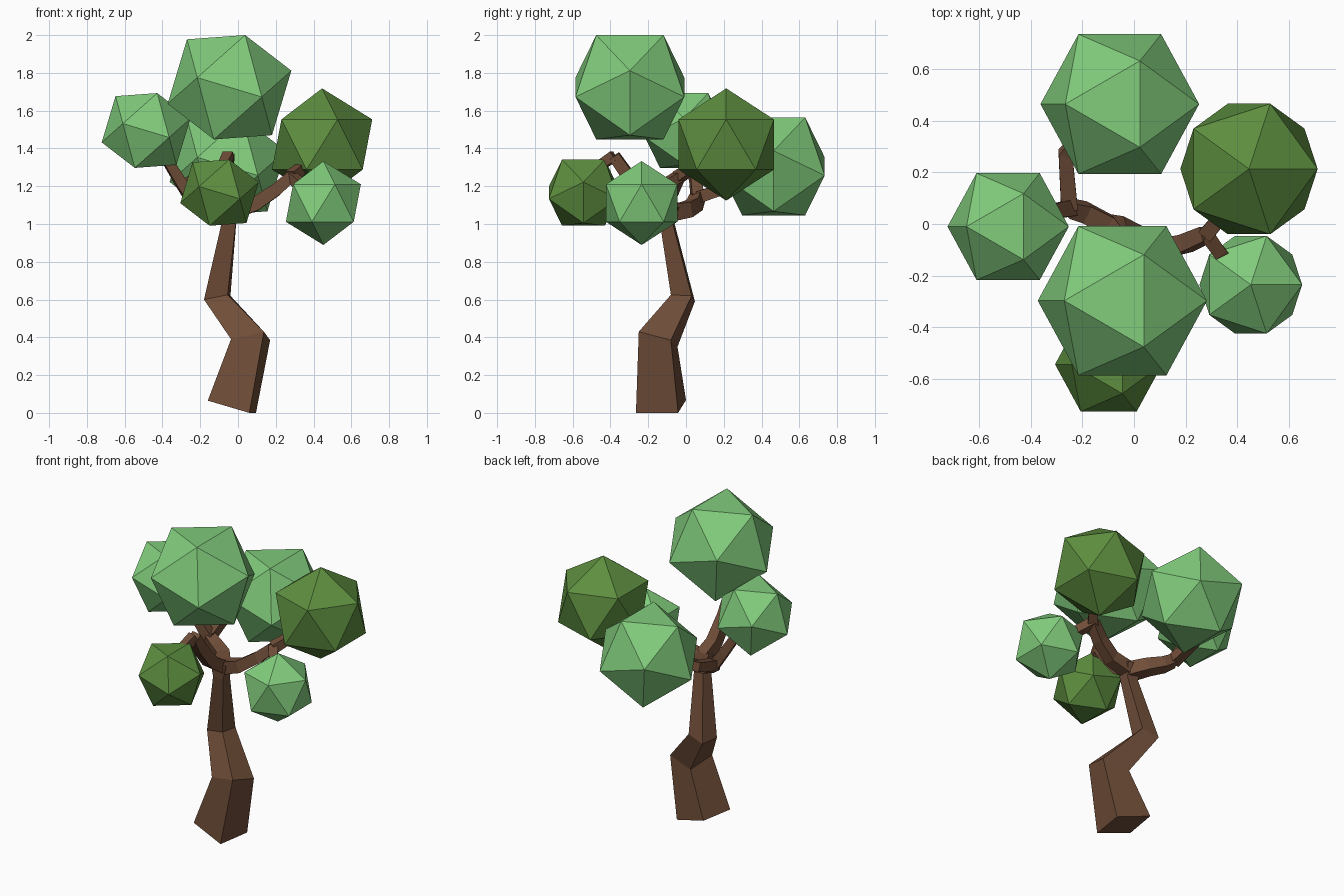
import bpy, bmesh, math
from mathutils import Vector

if "Cube" in bpy.data.objects:
    bpy.data.objects.remove(bpy.data.objects["Cube"])


def material(name, rgb):
    m = bpy.data.materials.new(name)
    m.diffuse_color = (*rgb, 1)
    m.use_nodes = True
    m.node_tree.nodes["Principled BSDF"].inputs["Base Color"].default_value = m.diffuse_color
    return m


BARK = material("bark", (0.16, 0.075, 0.04))
LIGHT = material("light_leaf", (0.22, 0.6, 0.2))
DARK = material("dark_leaf", (0.11, 0.27, 0.05))


def finish(bm, name, mat):
    bmesh.ops.recalc_face_normals(bm, faces=bm.faces)
    me = bpy.data.meshes.new(name)
    bm.to_mesh(me)
    bm.free()
    me.materials.append(mat)
    ob = bpy.data.objects.new(name, me)
    bpy.context.collection.objects.link(ob)
    return ob


def loft(name, rings):
    """Skin a run of four-cornered rings and cap both ends."""
    bm = bmesh.new()
    rows = [[bm.verts.new(p) for p in ring] for ring in rings]
    for a, b in zip(rows, rows[1:]):
        for i in range(4):
            j = (i + 1) % 4
            bm.faces.new((a[i], a[j], b[j], b[i]))
    bm.faces.new(rows[0])
    bm.faces.new(rows[-1])
    return finish(bm, name, BARK)


def branch(name, path, r0, r1):
    """Square tapering limb along a path; r is half the width."""
    pts = [Vector(p) for p in path]
    n = len(pts) - 1
    rings, side = [], None
    for i, p in enumerate(pts):
        t = (pts[min(i + 1, n)] - pts[max(i - 1, 0)]).normalized()
        if side is None:
            side = t.cross(Vector((0, 0, 1)))
        side = (side - t * side.dot(t)).normalized()
        up = side.cross(t)
        r = r0 + (r1 - r0) * i / n
        rings.append([p + side * r * a + up * r * b
                      for a, b in ((-1, -1), (1, -1), (1, 1), (-1, 1))])
    return loft(name, rings)


def leaf_clump(name, centre, radius, mat, tilt=0):
    bm = bmesh.new()
    bmesh.ops.create_icosphere(bm, subdivisions=1, radius=radius)
    ob = finish(bm, name, mat)
    ob.location = centre
    ob.rotation_euler.y = math.radians(tilt)


# Crooked trunk: corners run front left, front right, back right, back left
loft("trunk", [
    [(-.16, -.225, .065), (.06, -.265, 0), (.095, -.042, 0), (-.125, 0, .068)],
    [(-.037, -.215, .39), (.137, -.25, .43), (.17, -.08, .385), (0, -.045, .35)],
    [(-.18, -.06, .60), (-.055, -.08, .625), (-.04, .03, .62), (-.15, .047, .59)],
    [(-.088, -.13, 1.0), (-.012, -.137, 1.0), (-.01, -.07, 1.0), (-.08, -.06, 1.0)],
    [(-.10, -.14, 1.09), (.01, -.14, 1.09), (.01, -.04, 1.09), (-.10, -.03, 1.09)],
])

# Three limbs leave the fork, each splitting in two
FORK = (-.045, -.09, 1.06)
L, R, F = (-.25, .06, 1.14), (.28, -.04, 1.25), (-.05, -.38, 1.36)
branch("left_limb", [FORK, (-.11, 0, 1.075), (-.19, .045, 1.10), L], .045, .032)
branch("left_twig", [L, (-.31, .05, 1.23), (-.40, .02, 1.38)], .032, .025)
branch("back_twig", [L, (-.265, .27, 1.21), (-.12, .42, 1.28)], .032, .025)
branch("right_limb", [FORK, (.09, -.1, 1.105), (.20, -.075, 1.18), R], .04, .03)
branch("right_twig", [R, (.33, .02, 1.29), (.42, .17, 1.38)], .03, .024)
branch("low_right_twig", [R, (.33, -.11, 1.21), (.42, -.2, 1.13)], .028, .024)
branch("front_limb", [FORK, (-.06, -.2, 1.13), (-.06, -.31, 1.26), F], .04, .03)
branch("top_twig", [F, (-.05, -.38, 1.43), (-.045, -.33, 1.62)], .03, .024)
branch("low_front_twig", [F, (-.07, -.44, 1.32), (-.09, -.52, 1.2)], .028, .024)

# Leaf clumps: twenty-sided balls, some tipped over
leaf_clump("top_leaves", (-.045, -.297, 1.724), .339, LIGHT, 75)
leaf_clump("back_leaves", (-.055, .464, 1.305), .318, LIGHT, 75)
leaf_clump("left_leaves", (-.487, -.01, 1.495), .243, LIGHT, 75)
leaf_clump("low_front_leaves", (-.098, -.543, 1.166), .215, DARK, 75)
leaf_clump("right_leaves", (.445, .213, 1.421), .297, DARK)
leaf_clump("low_right_leaves", (.452, -.235, 1.111), .222, LIGHT)
